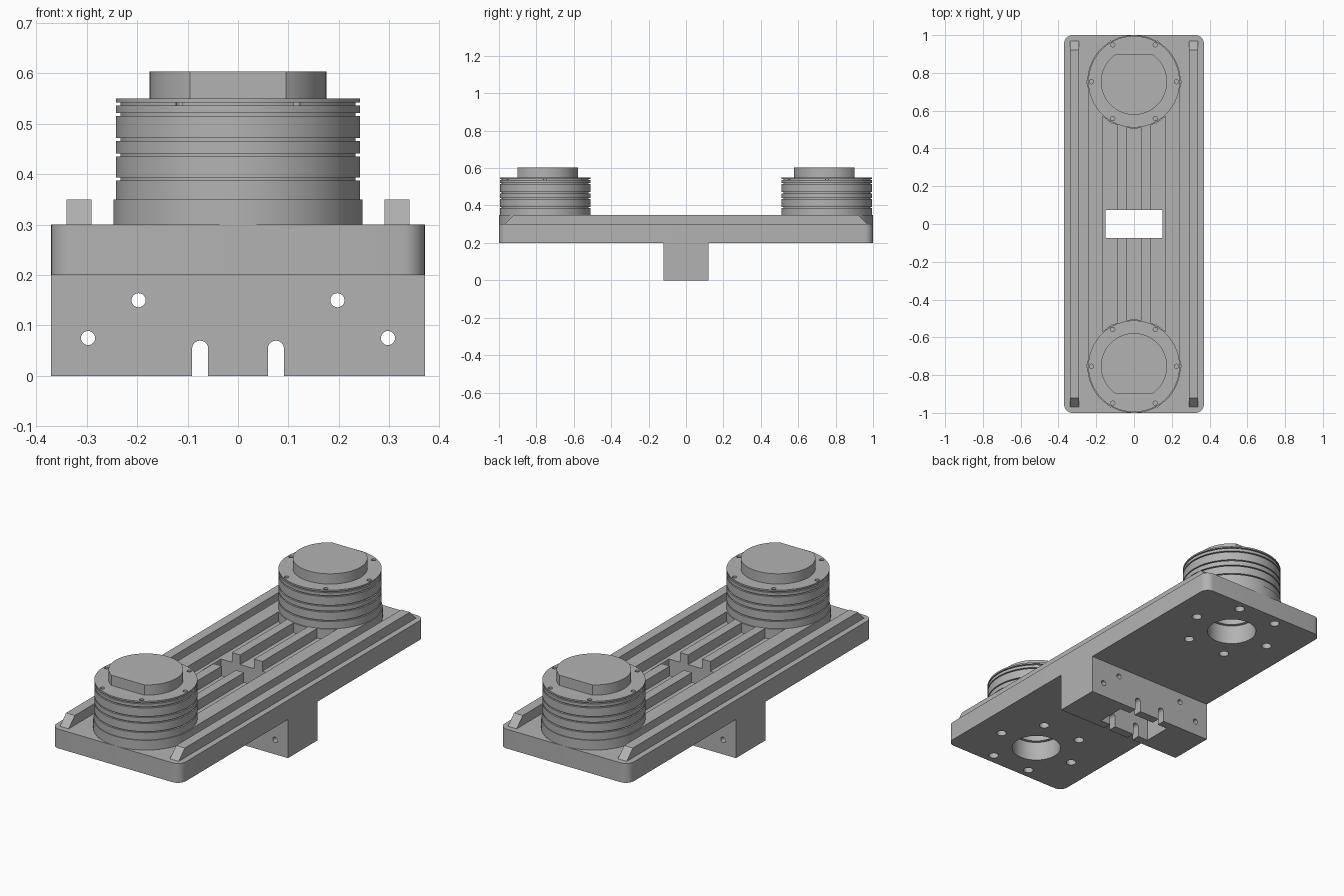
import bpy, bmesh, math
from mathutils import Matrix

old = bpy.data.objects.get("Cube")
if old:
    bpy.data.objects.remove(old, do_unlink=True)

grey = bpy.data.materials.new("machined_grey")
grey.use_nodes = True
colour = (0.45, 0.45, 0.45, 1)
grey.diffuse_color = colour
grey.node_tree.nodes["Principled BSDF"].inputs["Base Color"].default_value = colour


def finish(name, bm):
    bmesh.ops.recalc_face_normals(bm, faces=bm.faces)
    mesh = bpy.data.meshes.new(name)
    bm.to_mesh(mesh)
    bm.free()
    mesh.materials.append(grey)
    ob = bpy.data.objects.new(name, mesh)
    bpy.context.collection.objects.link(ob)
    return ob


def prism(name, outline, start, depth, axis="z"):
    """Extrude a 2D outline along z, y (outline is x, z) or x (outline is y, z)."""
    place = {"z": lambda a, b: (a, b, start), "y": lambda a, b: (a, start, b),
             "x": lambda a, b: (start, a, b)}[axis]
    step = {"z": (0, 0, depth), "y": (0, depth, 0), "x": (depth, 0, 0)}[axis]
    bm = bmesh.new()
    face = bm.faces.new([bm.verts.new(place(a, b)) for a, b in outline])
    new = bmesh.ops.extrude_face_region(bm, geom=[face])["geom"]
    bmesh.ops.translate(bm, vec=step, verts=[v for v in new if isinstance(v, bmesh.types.BMVert)])
    return finish(name, bm)


def arc(cx, cy, r, a0, a1, n):
    return [(cx + r * math.cos(a), cy + r * math.sin(a))
            for a in (math.radians(a0 + (a1 - a0) * i / n) for i in range(n + 1))]


def circle(cx, cy, r, n=24):
    return arc(cx, cy, r, 0, 360, n)[:-1]


def rect(x0, x1, y0, y1):
    return [(x0, y0), (x1, y0), (x1, y1), (x0, y1)]


def cut(ob, cutters):
    for c in cutters:
        c.hide_render = True
        mod = ob.modifiers.new("cut", "BOOLEAN")
        mod.operation, mod.solver, mod.object = "DIFFERENCE", "EXACT", c
        bpy.context.view_layer.objects.active = ob
        bpy.ops.object.modifier_apply(modifier=mod.name)
        bpy.data.objects.remove(c, do_unlink=True)


def smooth(ob):
    bpy.ops.object.select_all(action="DESELECT")
    ob.select_set(True)
    bpy.context.view_layer.objects.active = ob
    bpy.ops.object.shade_smooth_by_angle(angle=math.radians(30))


W, DRUM_Y, BOLT_R = 0.37, 0.753, 0.225
WIN_X, WIN_Y = 0.15, 0.075


def bolt_circle(cy):
    return [(BOLT_R * math.cos(k * math.pi / 3), cy + BOLT_R * math.sin(k * math.pi / 3))
            for k in range(6)]


# Base plate with rounded corners, window, bores and bolt holes
r = 0.045
outline = []
for sx, sy, a in ((1, 1, 0), (-1, 1, 90), (-1, -1, 180), (1, -1, 270)):
    outline += arc(sx * (W - r), sy * (1 - r), r, a, a + 90, 8)
plate = prism("base_plate", outline, 0.2, 0.1)
window = rect(-WIN_X, WIN_X, -WIN_Y, WIN_Y)
cutters = [prism("cutter", window, 0.1, 0.3)]
for s in (-1, 1):
    cutters.append(prism("cutter", circle(0, s * DRUM_Y, 0.12, 48), 0.1, 0.3))
    for x, y in bolt_circle(s * DRUM_Y):
        cutters.append(prism("cutter", circle(x, y, 0.024), 0.1, 0.3))
cut(plate, cutters)
smooth(plate)

# Mounting block with window, cross holes and two open slots
block = prism("mounting_block", rect(-W, W, -0.12, 0.12), 0, 0.2)
cutters = [prism("cutter", window, -0.1, 0.4)]
for s in (-1, 1):
    for x, z in ((0.197, 0.15), (0.297, 0.075)):
        cutters.append(prism("cutter", circle(s * x, z, 0.014), -0.2, 0.4, "y"))
    slot = arc(s * 0.075, 0.054, 0.016, 0, 180, 12)
    slot += [(s * 0.075 - 0.016, -0.1), (s * 0.075 + 0.016, -0.1)]
    cutters.append(prism("cutter", slot, -0.2, 0.4, "y"))
cut(block, cutters)
smooth(block)

# Side rails with sloped ends, and ribs between the drums
for s, side in ((-1, "right"), (1, "left")):
    rail = [(-0.97, 0.3), (0.97, 0.3), (0.92, 0.35), (-0.92, 0.35)]
    prism(side + "_rail", rail, s * 0.29, s * 0.05, "x")
    prism(side + "_wide_rib", rect(-0.74, 0.74, 0.3, 0.35), s * 0.168, s * 0.074, "x")
    for t, end in ((-1, "front"), (1, "back")):
        span = rect(t * WIN_Y, t * 0.6, 0.3, 0.35)
        prism(f"{side}_{end}_narrow_rib", span, s * 0.04, s * 0.047, "x")

# Grooved drums: hollow lathed profile, with a flatted cap on each
R, GROOVE = 0.242, 0.233
profile = [(0, 0.5), (0.105, 0.5), (0.105, 0.3), (0.247, 0.3), (0.247, 0.35), (R, 0.35)]
for z in (0.387, 0.435, 0.465, 0.515, 0.536):
    profile += [(R, z), (GROOVE, z), (GROOVE, z + 0.006), (R, z + 0.006)]
profile += [(R, 0.55), (0, 0.55)]

for s, end in ((-1, "front"), (1, "back")):
    bm = bmesh.new()
    verts = [bm.verts.new((x, 0, z)) for x, z in profile]
    edges = [bm.edges.new(pair) for pair in zip(verts, verts[1:])]
    bmesh.ops.spin(bm, geom=verts + edges, cent=(0, 0, 0), axis=(0, 0, 1),
                   angle=math.tau, steps=72, use_merge=True)
    bmesh.ops.remove_doubles(bm, verts=bm.verts, dist=0.0001)
    bmesh.ops.transform(bm, matrix=Matrix.Translation((0, s * DRUM_Y, 0)), verts=bm.verts)
    drum = finish(end + "_drum", bm)
    cut(drum, [prism("cutter", circle(x, y, 0.011, 16), 0.53, 0.1)
               for x, y in bolt_circle(s * DRUM_Y)])
    smooth(drum)
    flat = 57
    cap = prism(end + "_cap", arc(0, s * DRUM_Y, 0.175, s * (180 - flat), s * (360 + flat), 60),
                0.55, 0.053)
    smooth(cap)
